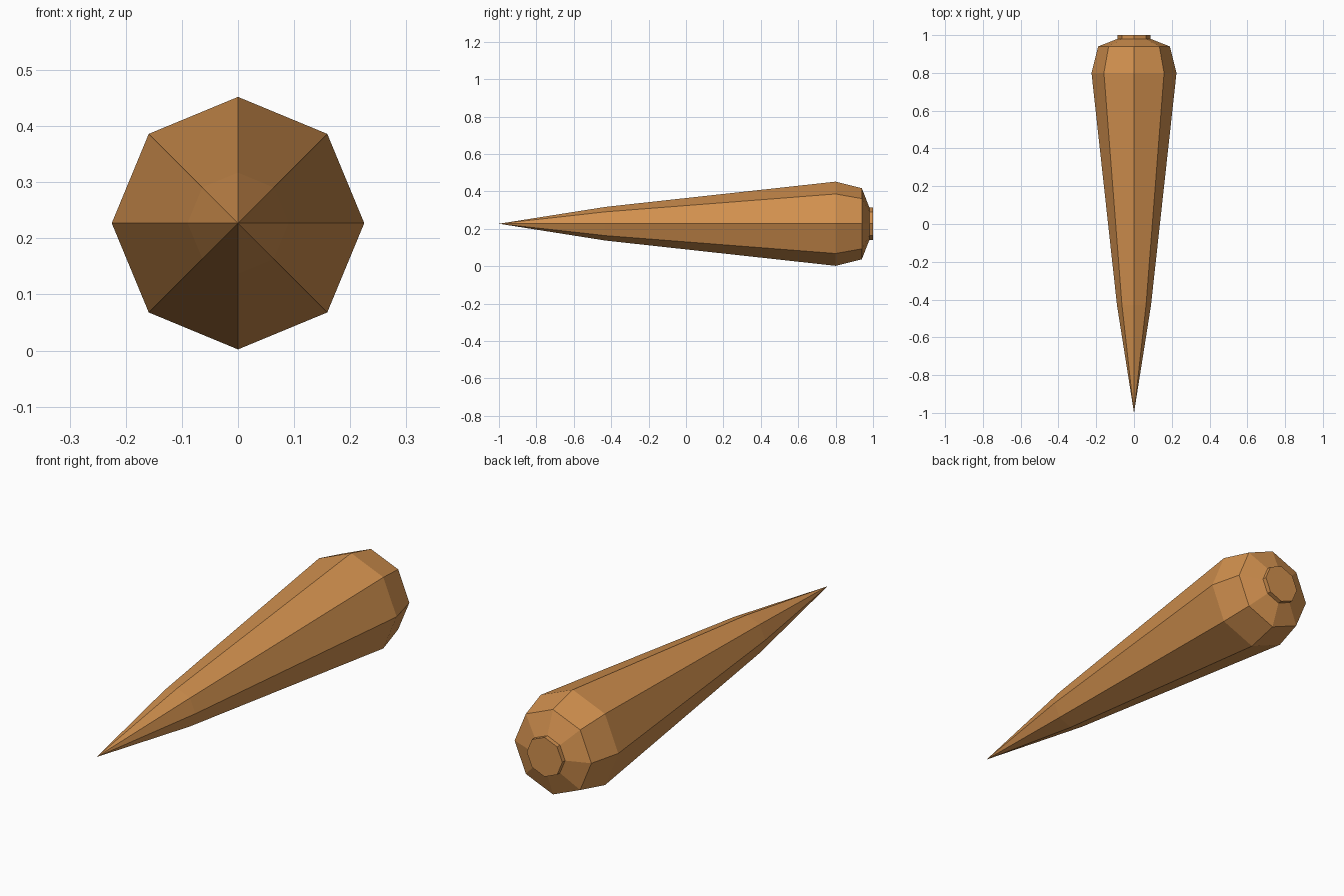
import bpy, bmesh, math

if "Cube" in bpy.data.objects:
    bpy.data.objects.remove(bpy.data.objects["Cube"])

SIDES = 8
CENTRE_Z = 0.227

mat = bpy.data.materials.new("warm brown")
mat.diffuse_color = (0.64, 0.28, 0.077, 1)
mat.use_nodes = True
mat.node_tree.nodes["Principled BSDF"].inputs["Base Color"].default_value = mat.diffuse_color


def lathe(name, tip_y, profile):
    """Octagonal rings (y, radius) along y, with a pointed or flat front and a flat back."""
    bm = bmesh.new()
    rings = []
    for y, r in profile:
        ring = []
        for i in range(SIDES):
            a = 2 * math.pi * i / SIDES
            ring.append(bm.verts.new((r * math.cos(a), y, CENTRE_Z + r * math.sin(a))))
        rings.append(ring)
    for a, b in zip(rings, rings[1:]):
        for i in range(SIDES):
            j = (i + 1) % SIDES
            bm.faces.new((a[i], a[j], b[j], b[i]))
    tip = bm.verts.new((0, tip_y, CENTRE_Z))
    for i in range(SIDES):
        bm.faces.new((tip, rings[0][(i + 1) % SIDES], rings[0][i]))
    bm.faces.new(rings[-1])
    bmesh.ops.recalc_face_normals(bm, faces=bm.faces)
    mesh = bpy.data.meshes.new(name)
    bm.to_mesh(mesh)
    bm.free()
    mesh.materials.append(mat)
    obj = bpy.data.objects.new(name, mesh)
    bpy.context.collection.objects.link(obj)
    return obj


# tapered root: pointed tip, long body, rounded shoulder, short stub at the back
lathe("tapered_root", -1.0, [
    (-0.43, 0.09),
    (0.80, 0.225),
    (0.94, 0.19),
    (0.98, 0.088),
    (1.0, 0.088),
])
